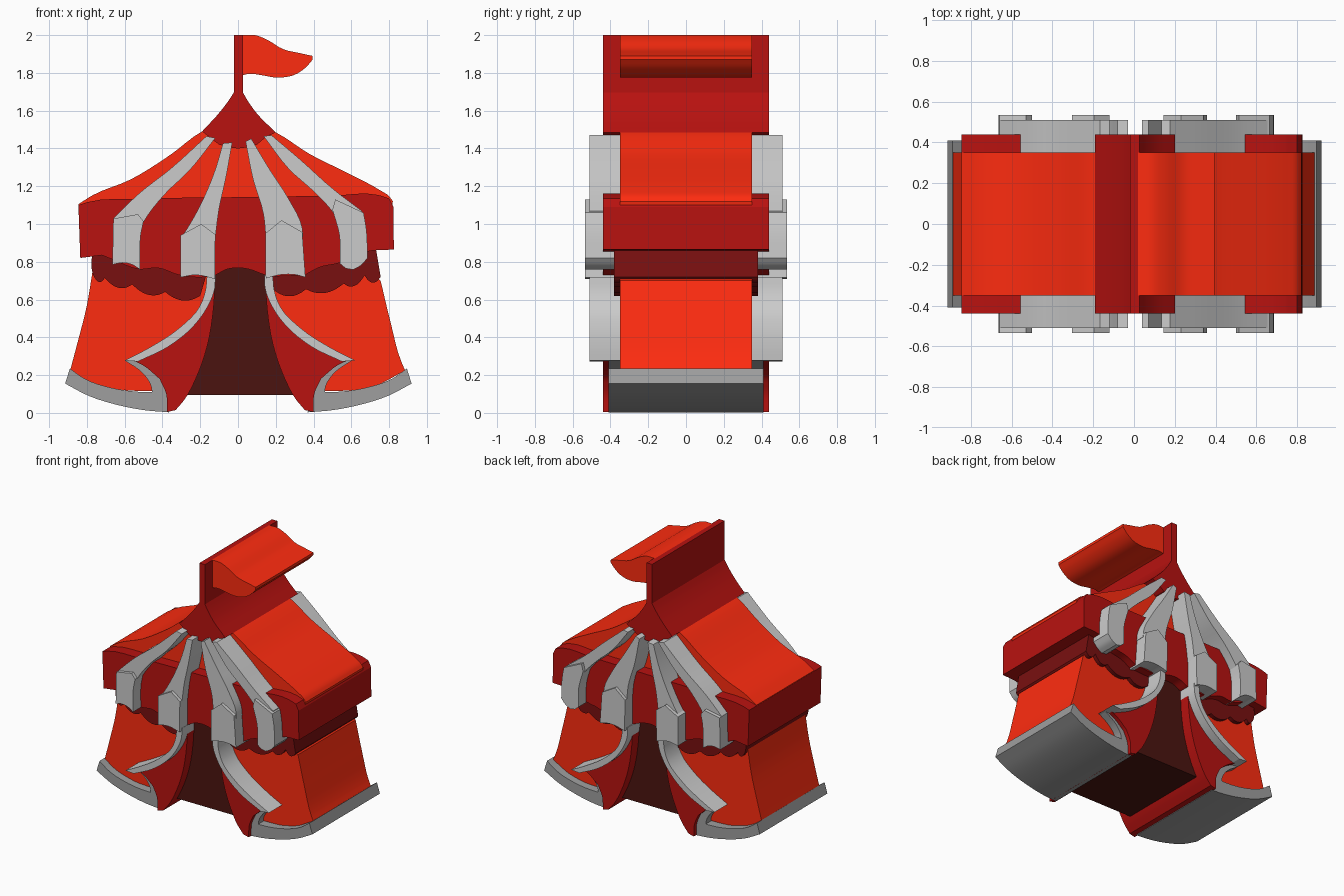
import bpy, bmesh
from math import radians
from mathutils import Vector


def material(name, rgb):
    m = bpy.data.materials.new(name)
    m.diffuse_color = (*rgb, 1)
    return m


RED = material("bright_red", (1.0, 0.025, 0.005))
DARK = material("dark_red", (0.48, 0.006, 0.005))
MAROON = material("maroon", (0.19, 0.005, 0.005))
DOOR = material("door_shade", (0.07, 0.007, 0.005))
HEM = material("hem_grey", (0.345, 0.345, 0.345))


def rounded(points, steps=4, corner=26):
    """Curve a closed profile through its points, keeping sharp corners."""
    p = [Vector(q) for q in points]
    n = len(p)
    out = []

    def blend(u, v):  # tangent favouring the shorter neighbour
        return (u / u.length_squared + v / v.length_squared).normalized()

    for i in range(n):
        a, b = p[i], p[(i + 1) % n]
        seg = b - a
        before, after = a - p[i - 1], p[(i + 2) % n] - b
        t0 = t1 = seg
        if before.angle(seg) < radians(corner):
            t0 = blend(before, seg) * seg.length
        if seg.angle(after) < radians(corner):
            t1 = blend(seg, after) * seg.length
        k = 1 if (t0 - seg).length + (t1 - seg).length < 1e-4 else steps
        for j in range(k):
            t = j / k
            out.append(a * (2*t**3 - 3*t**2 + 1) + t0 * (t**3 - 2*t**2 + t)
                       + b * (3*t**2 - 2*t**3) + t1 * (t**3 - t**2))
    return out


def slab(name, points, half, mat=None):
    """Extrude an x-z profile from y = -half to y = +half."""
    bm = bmesh.new()
    face = bm.faces.new([bm.verts.new((q.x, -half, q.y)) for q in rounded(points)])
    ext = bmesh.ops.extrude_face_region(bm, geom=[face])["geom"]
    moved = [g for g in ext if isinstance(g, bmesh.types.BMVert)]
    bmesh.ops.translate(bm, verts=moved, vec=(0, 2 * half, 0))
    bmesh.ops.recalc_face_normals(bm, faces=bm.faces)
    mesh = bpy.data.meshes.new(name)
    bm.to_mesh(mesh)
    bm.free()
    mesh.shade_smooth()
    mesh.set_sharp_from_angle(angle=radians(26))
    if mat:
        mesh.materials.append(mat)
    ob = bpy.data.objects.new(name, mesh)
    bpy.context.collection.objects.link(ob)
    return ob


def pair(name, points, half, mat=None, centre=0.0):
    """A left-hand slab and its mirror image about x = centre."""
    slab(name + "_left", points, half, mat)
    slab(name + "_right", [(2 * centre - x, z) for x, z in points], half, mat)


def scallops(cusps, drop):
    """Hanging bulges between neighbouring cusp points."""
    out = []
    for (x0, z0), (x1, z1) in zip(cusps, cusps[1:]):
        for t in (0, 0.2, 0.4, 0.6, 0.8):
            out.append((x0 + (x1 - x0) * t, z0 + (z1 - z0) * t - drop * 4 * t * (1 - t)))
    return out + [cusps[-1]]


# flag
slab("flag", [(0.02, 2.0), (0.09, 2.0), (0.155, 1.975), (0.24, 1.925), (0.325, 1.905),
              (0.395, 1.89), (0.395, 1.87), (0.36, 1.83), (0.30, 1.79), (0.21, 1.775),
              (0.125, 1.788), (0.06, 1.795), (0.02, 1.787)], 0.35, RED)

# pole flaring into the roof cap
slab("pole_and_cap", [(-0.02, 2.0), (0.027, 2.0), (0.027, 1.695), (0.05, 1.655), (0.10, 1.585),
                      (0.20, 1.485), (0.15, 1.46), (0.10, 1.42), (0.0, 1.40), (-0.10, 1.42),
                      (-0.19, 1.49), (-0.09, 1.60), (-0.045, 1.66), (-0.02, 1.70)], 0.44, DARK)

# roof
slab("roof", [(-0.19, 1.49), (-0.36, 1.365), (-0.57, 1.235), (-0.77, 1.152), (-0.845, 1.105),
              (-0.83, 1.0), (0.80, 1.0), (0.82, 1.12), (0.80, 1.147), (0.75, 1.18),
              (0.57, 1.275), (0.38, 1.37), (0.20, 1.485), (0.0, 1.56)], 0.35, RED)

# valance under the roof edge
slab("valance", [(-0.845, 1.10), (-0.80, 1.115), (-0.52, 1.133), (0.0, 1.142), (0.50, 1.15),
                 (0.74, 1.154), (0.80, 1.135), (0.823, 1.09), (0.825, 0.865), (0.68, 0.853),
                 (0.60, 0.82), (0.54, 0.795), (0.43, 0.77), (0.355, 0.73), (0.145, 0.73),
                 (0.06, 0.76), (0.0, 0.768), (-0.06, 0.76), (-0.12, 0.73), (-0.305, 0.728),
                 (-0.43, 0.768), (-0.515, 0.76), (-0.66, 0.81), (-0.72, 0.835),
                 (-0.835, 0.82)], 0.44, DARK)

# scalloped trim below the valance, open above the doorway
trim = scallops([(-0.77, 0.74), (-0.705, 0.715), (-0.56, 0.68), (-0.385, 0.64), (-0.2, 0.62)], 0.035)
trim += [(-0.15, 0.79), (0.15, 0.79)]
trim += scallops([(0.19, 0.65), (0.36, 0.655), (0.56, 0.685), (0.67, 0.728), (0.755, 0.72)], 0.035)
slab("scalloped_trim", trim + [(0.73, 0.87), (-0.77, 0.87)], 0.38, MAROON)

# tent body
slab("body", [(-0.72, 0.85), (-0.72, 0.76), (-0.77, 0.75), (-0.80, 0.57), (-0.85, 0.37),
              (-0.89, 0.22), (-0.73, 0.145), (-0.46, 0.115), (-0.25, 0.13), (0.25, 0.13),
              (0.46, 0.115), (0.73, 0.145), (0.885, 0.225), (0.865, 0.27), (0.81, 0.47),
              (0.755, 0.70), (0.71, 0.74), (0.71, 0.85)], 0.35, RED)

# doorway
slab("doorway", [(-0.28, 0.095), (0.30, 0.095), (0.24, 0.35), (0.17, 0.72), (0.15, 0.79),
                 (-0.15, 0.79), (-0.15, 0.72), (-0.22, 0.35)], 0.36, DOOR)

# door curtains
pair("curtain", [(-0.12, 0.73), (-0.13, 0.55), (-0.16, 0.365), (-0.215, 0.20), (-0.28, 0.075),
                 (-0.33, 0.015), (-0.375, 0.005), (-0.38, 0.10), (-0.415, 0.18), (-0.50, 0.25),
                 (-0.55, 0.275), (-0.36, 0.38), (-0.21, 0.51), (-0.15, 0.68)],
     0.44, DARK, 0.012)

# curtain edging
pair("curtain_edging", [(-0.165, 0.72), (-0.12, 0.73), (-0.123, 0.66), (-0.165, 0.555),
                        (-0.235, 0.46), (-0.37, 0.35), (-0.53, 0.272), (-0.60, 0.278),
                        (-0.47, 0.345), (-0.31, 0.45), (-0.205, 0.56), (-0.172, 0.65)],
     0.51, None, 0.01)

# ground hem hooking up to the curtains
pair("ground_hem", [(-0.915, 0.155), (-0.79, 0.09), (-0.63, 0.04), (-0.50, 0.015), (-0.365, 0.003),
                    (-0.375, 0.10), (-0.415, 0.18), (-0.53, 0.28), (-0.60, 0.278),
                    (-0.50, 0.205), (-0.46, 0.14), (-0.455, 0.11), (-0.53, 0.112), (-0.68, 0.135),
                    (-0.81, 0.18), (-0.89, 0.235)], 0.41, HEM, 0.002)

# roof stripes
stripes = {
    "outer_left": [(-0.167, 1.465), (-0.12, 1.455), (-0.26, 1.28), (-0.39, 1.155), (-0.50, 1.01),
                   (-0.53, 0.95), (-0.65, 0.95), (-0.66, 1.03), (-0.60, 1.09), (-0.52, 1.165),
                   (-0.36, 1.29)],
    "inner_left": [(-0.08, 1.427), (-0.03, 1.432), (-0.066, 1.235), (-0.10, 1.08), (-0.12, 0.93),
                   (-0.30, 0.93), (-0.27, 0.975), (-0.20, 1.10), (-0.12, 1.29)],
    "inner_right": [(0.04, 1.437), (0.07, 1.452), (0.167, 1.29), (0.27, 1.13), (0.34, 0.98),
                    (0.345, 0.93), (0.147, 0.93), (0.135, 1.05), (0.08, 1.235)],
    "outer_right": [(0.135, 1.465), (0.177, 1.47), (0.325, 1.345), (0.51, 1.18), (0.655, 1.07),
                    (0.665, 0.98), (0.55, 0.98), (0.50, 1.065), (0.405, 1.168), (0.27, 1.29)],
}
for side, pts in stripes.items():
    slab("roof_stripe_" + side, pts, 0.51)

# hanging stripe tabs
tabs = {
    "outer_left": [(-0.66, 1.028), (-0.53, 1.052), (-0.50, 1.015), (-0.515, 0.94), (-0.518, 0.758),
                   (-0.56, 0.785), (-0.61, 0.795), (-0.665, 0.785)],
    "inner_left": [(-0.305, 0.94), (-0.195, 1.0), (-0.12, 0.945), (-0.123, 0.708), (-0.17, 0.722),
                   (-0.22, 0.73), (-0.305, 0.718)],
    "inner_right": [(0.145, 0.95), (0.23, 1.02), (0.34, 0.957), (0.357, 0.718), (0.30, 0.732),
                    (0.23, 0.732), (0.147, 0.712)],
    "outer_right": [(0.50, 1.075), (0.515, 1.13), (0.665, 1.06), (0.68, 0.97), (0.686, 0.82),
                    (0.65, 0.78), (0.61, 0.758), (0.57, 0.765), (0.54, 0.79), (0.537, 0.94)],
}
for side, pts in tabs.items():
    slab("stripe_tab_" + side, pts, 0.535)
